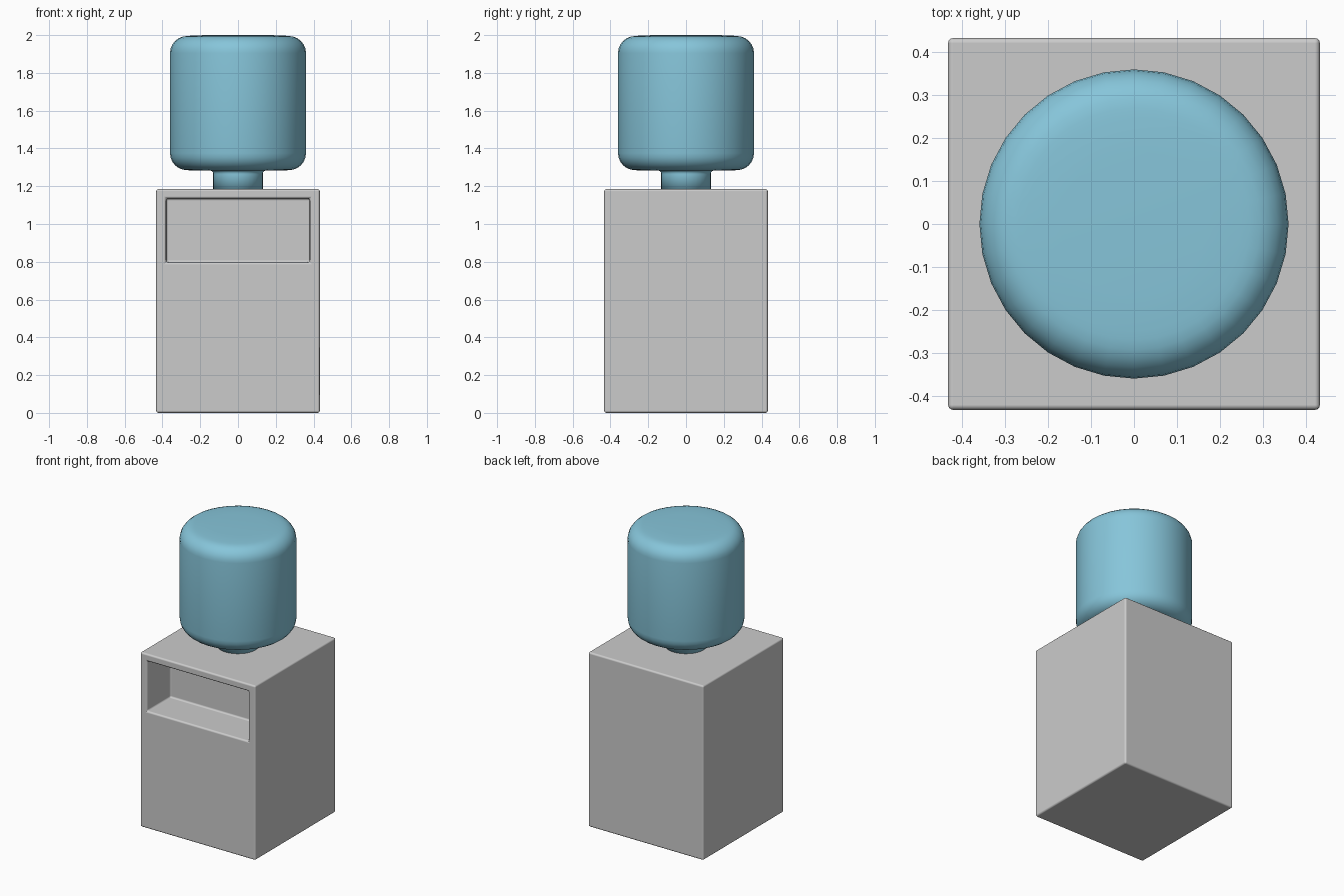
import bpy, bmesh, math

if "Cube" in bpy.data.objects:
    bpy.data.objects.remove(bpy.data.objects["Cube"])

HALF, BODY_H = 0.433, 1.185


def link(name, bm):
    bmesh.ops.recalc_face_normals(bm, faces=bm.faces[:])
    mesh = bpy.data.meshes.new(name)
    bm.to_mesh(mesh)
    bm.free()
    for p in mesh.polygons:
        p.use_smooth = True
    obj = bpy.data.objects.new(name, mesh)
    bpy.context.collection.objects.link(obj)
    return obj


def arc(cx, cz, r, start, end, steps=6):
    angles = [math.radians(start + (end - start) * i / steps) for i in range(steps + 1)]
    return [(cx + r * math.cos(a), cz + r * math.sin(a)) for a in angles]


def lathe(bm, profile, sides=32):
    rings = [[bm.verts.new((r * math.cos(2 * math.pi * i / sides),
                            r * math.sin(2 * math.pi * i / sides), z))
              for i in range(sides)] for r, z in profile]
    for a, b in zip(rings, rings[1:]):
        for i in range(sides):
            j = (i + 1) % sides
            bm.faces.new((a[i], a[j], b[j], b[i]))
    bm.faces.new(rings[0])
    bm.faces.new(rings[-1])


# Cabinet with a recessed dispensing bay in the front
bm = bmesh.new()
bmesh.ops.create_cube(bm, size=1)
for v in bm.verts:
    v.co = (v.co.x * 2 * HALF, v.co.y * 2 * HALF, (v.co.z + 0.5) * BODY_H)
front = min(bm.faces, key=lambda f: f.calc_center_median().y)
bmesh.ops.inset_individual(bm, faces=[front], thickness=0.05)
for v in front.verts:
    v.co.x = math.copysign(0.38, v.co.x)
    v.co.z = 1.135 if v.co.z > BODY_H / 2 else 0.797
bay = bmesh.ops.extrude_discrete_faces(bm, faces=[front])["faces"][0]
bmesh.ops.translate(bm, verts=bay.verts[:], vec=(0, 0.25, 0))
cabinet = link("cabinet", bm)
bevel = cabinet.modifiers.new("rounded_edges", "BEVEL")
bevel.width = 0.012
bevel.segments = 3
bevel.limit_method = "ANGLE"
bevel.harden_normals = True

# Water bottle: neck, rounded shoulder, straight wall, rounded and slightly domed end
bm = bmesh.new()
profile = [(0.132, 1.175), (0.132, 1.262)]
profile += arc(0.147, 1.268, 0.015, 180, 90, 3)
profile += [(0.25, 1.284)]
profile += arc(0.27, 1.375, 0.09, -90, 0)
profile += arc(0.27, 1.905, 0.09, 0, 90)
profile += [(0.25, 1.997), (0.17, 2.0)]
lathe(bm, profile)
bottle = link("water_bottle", bm)
blue = bpy.data.materials.new("bottle_blue")
blue.diffuse_color = (0.24, 0.56, 0.70, 1)
blue.use_nodes = True
blue.node_tree.nodes["Principled BSDF"].inputs["Base Color"].default_value = blue.diffuse_color
bottle.data.materials.append(blue)
